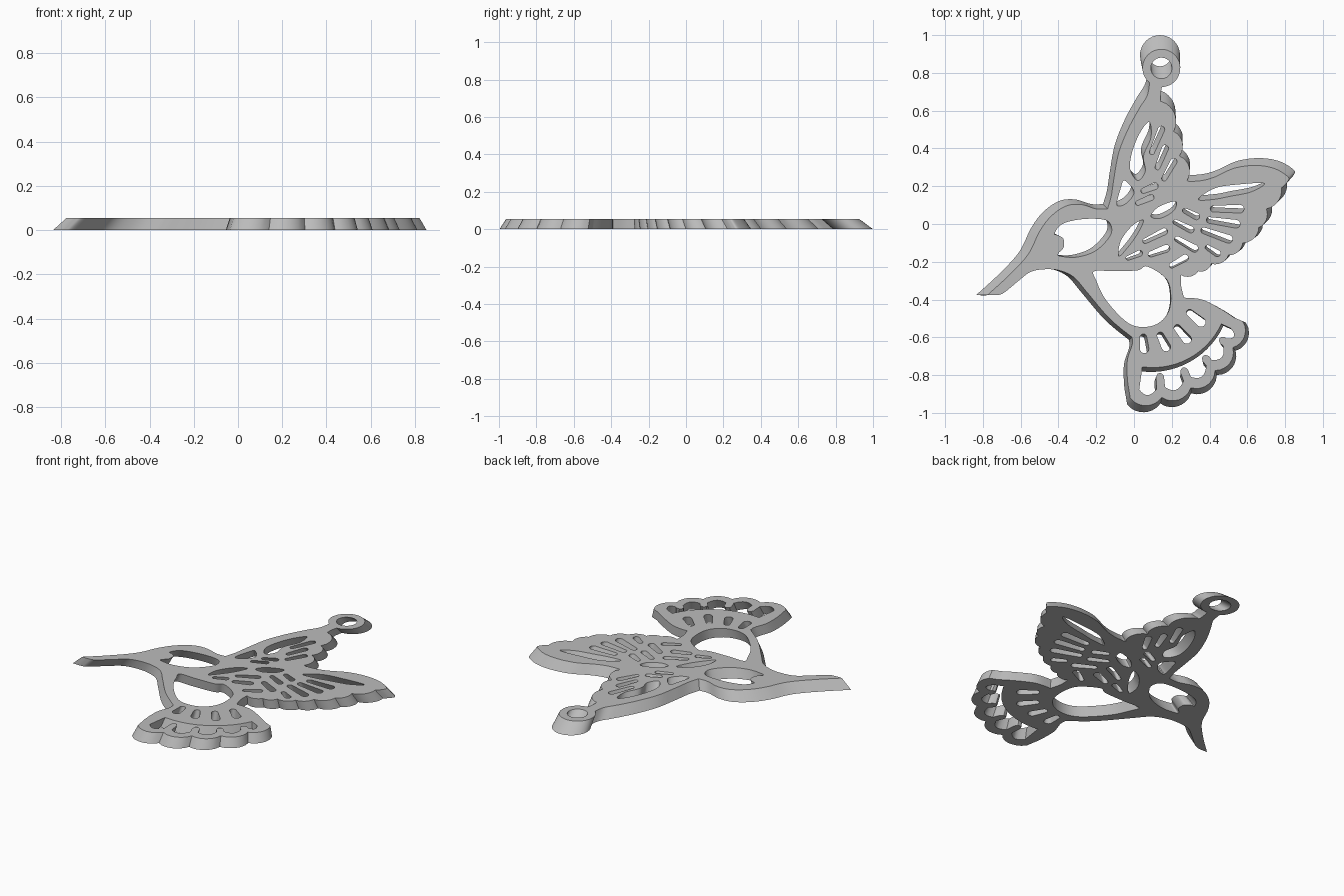
import bpy
import bmesh
from math import sin, cos, pi, radians
from mathutils import Vector

default_cube = bpy.data.objects.get("Cube")
if default_cube:
    bpy.data.objects.remove(default_cube)

THICKNESS = 0.055
TAPER = 0.945                      # size of the top face relative to the base
TAPER_CENTRE = Vector((0.27, -0.36))
TAIL_CENTRE = Vector((10, -36))    # outlines are drawn in hundredths of a unit


def smooth(points, closed=False, steps=6):
    """Catmull-Rom curve through the points."""
    pts = [Vector(p) for p in points]
    if closed:
        pts = [pts[-1]] + pts + pts[:2]
    else:
        pts = [pts[0]] + pts + [pts[-1]]
    result = []
    for a, b, c, d in zip(pts, pts[1:], pts[2:], pts[3:]):
        for i in range(steps):
            t = i / steps
            result.append(0.5 * (2 * b + (c - a) * t
                                 + (2 * a - 5 * b + 4 * c - d) * t ** 2
                                 + (3 * b - a - 3 * c + d) * t ** 3))
    if not closed:
        result.append(pts[-1])
    return result


def scallop(notches, bulge, steps=8):
    """Row of rounded feather tips between the notches."""
    notches = [Vector(n) for n in notches]
    result = []
    for a, b in zip(notches, notches[1:]):
        edge = b - a
        outward = Vector((-edge.y, edge.x)) * bulge
        for i in range(steps):
            t = i / steps
            result.append(a + edge * t + outward * sin(pi * t) ** 0.7)
    return result + [notches[-1]]


def polar(centre, radius, degrees):
    angle = radians(degrees)
    return Vector(centre) + radius * Vector((cos(angle), sin(angle)))


def arc(centre, radius, start, end, steps):
    return [polar(centre, radius, start + (end - start) * i / steps)
            for i in range(steps + 1)]


def slot(start, end, radius, narrow=0.75):
    """Rounded feather slot, a little narrower at its start."""
    a, b = Vector(start), Vector(end)
    heading = (b - a).to_2d()
    degrees = heading.angle_signed(Vector((1, 0))) * 180 / pi
    return (arc(b, radius, degrees - 90, degrees + 90, 8)
            + arc(a, radius * narrow, degrees + 90, degrees + 270, 8))


# Tail fan: scalloped rim and the ribbed opening behind it
LOBES = 5
FAN_START, FAN_END = -18, -102
lobe_angles = [FAN_START + (FAN_END - FAN_START) * i / LOBES
               for i in range(LOBES + 1)]


def rim_radius(degrees):
    return 50 + 7.5 * (degrees - FAN_START) / (FAN_END - FAN_START)


def tail_rim():
    return scallop([polar(TAIL_CENTRE, rim_radius(a), a)
                    for a in lobe_angles], 0.25)


def tail_opening():
    first, last = FAN_START - 7, FAN_END + 4
    points = arc(TAIL_CENTRE, 40, first, last, 14)
    for k in reversed(range(LOBES)):
        lo = last if k == LOBES - 1 else lobe_angles[k + 1] + 2.5
        hi = first if k == 0 else lobe_angles[k] - 2.5
        for i in range(9):
            t = i / 8
            a = lo + (hi - lo) * t
            points.append(polar(TAIL_CENTRE,
                                rim_radius(a) - 5 + 3 * sin(pi * t), a))
        if k:                      # rib with a round tip between two lobes
            for r, turn in ((45, -2.7), (43.4, -1.6), (43, 0),
                            (43.4, 1.6), (45, 2.7)):
                points.append(polar(TAIL_CENTRE, r, lobe_angles[k] + turn))
    return points


# Outer silhouette, clockwise from the beak tip
RING = (14.5, 82.5)
head_top = smooth([(-77.5, -37.5), (-66, -27), (-56, -16), (-50, -4),
                   (-44, 4), (-36, 9.5), (-28, 10.3), (-20, 8), (-14, 8)])
wing_front = smooth([(-14, 8), (-12, 15), (-10.5, 25), (-8, 38),
                     (-3, 50.5), (3, 61.5), (7, 68), (8.3, 74.6)])
hanging_ring = arc(RING, 10, 232, -88, 32)
ring_neck = smooth([(14.8, 72.5), (14, 68), (14, 65)])
upper_feathers = scallop([(14, 65), (21, 49), (24, 36), (28, 23)], 0.24)
wing_top = smooth([(29, 22.5), (36, 23), (43, 25), (53, 29.5), (64, 31),
                   (74, 29.5), (81.5, 25), (81, 22), (78, 19)])
lower_feathers = scallop([(78, 19), (70, 8), (66, -2), (57.5, -10),
                          (50, -16.5), (41, -21), (34, -25), (25, -27)], 0.2)
rump = smooth([(25, -27), (25, -33), (26.5, -39)])
tail_edge = smooth([(26.5, -39), (36, -40), (46, -45), (53, -49.5)])
tail_side = smooth([(-2.5, -89), (-3.5, -82), (-3.5, -72), (-1, -64),
                    (-1, -60)])
belly = smooth([(-1, -60), (-13, -50), (-25, -36), (-32, -28), (-40, -24.5),
                (-48, -24), (-55, -25.5), (-61, -30), (-69, -36.5),
                (-73, -37.6), (-77.5, -37.5)])
silhouette = (head_top + wing_front + hanging_ring + ring_neck
              + upper_feathers + wing_top + lower_feathers + rump
              + tail_edge + tail_rim() + tail_side + belly)

# Openings in the head (with the eye bump), body and wings
leaf_openings = {
    "eye": [(-42, -5), (-38, 0), (-28, 2.5), (-17, 2.5), (-12.5, 0),
            (-12.5, -6), (-20, -14), (-30, -17.5), (-39, -17),
            (-40, -15.5), (-37.3, -12.5), (-37.3, -8), (-40, -6)],
    "body": [(-21, -25), (-10, -25), (2, -24.5), (7, -22.5), (17, -29),
             (19.5, -38), (18, -47), (12, -53), (3, -54.5), (-5, -51),
             (-15, -40), (-20, -30)],
    "upper_wing_tip": [(8, 54), (3, 48), (-1, 38), (-2, 29), (2, 23),
                       (6, 28), (5, 36), (9, 46)],
    "upper_wing_root": [(-5, 23), (-7, 19), (-9, 10), (-4, 11), (0, 17)],
    "shoulder": [(-8, -17), (-7, -9), (-1, -1), (5, 2), (2, -5), (-3, -12)],
    "shoulder_back": [(9, 4), (13, 9), (22, 12), (21, 7), (14, 3)],
    "lower_wing_tip": [(34, 13), (43, 19), (56, 21), (69, 21.5), (62, 17),
                       (50, 14.5), (42, 13)],
}
upper_wing_slots = [((9.5, 38), (14.5, 50), 1.8), ((12.5, 30), (16.5, 40), 1.8),
                    ((16, 24), (21, 33), 1.8), ((2, 11), (9, 14), 1.6),
                    ((5, 17.5), (11, 20), 1.8)]
lower_wing_slots = [((42, 8), (56, 8), 2.2), ((40, 2), (54, 0), 2.2),
                    ((37, -3.5), (50, -8), 2.2), ((39, -12.5), (44, -15.5), 1.8),
                    ((27, 7), (33, 4), 1.8), ((22, 1), (30, -3), 1.8),
                    ((23, -8), (32, -13), 2), ((20, -22), (27, -18), 1.8),
                    ((9, -16), (17, -13), 2), ((6, -9), (16, -4), 1.8),
                    ((-3, -18), (3, -15.5), 1.6)]
tail_slots = [((5, -60), (5.5, -66), 2.4), ((14, -59), (17, -65), 2.4),
              ((23, -55), (28, -61), 2.4), ((29.5, -47), (35.5, -52), 2.4)]

loops = [silhouette, tail_opening(), arc(RING, 5.6, 0, 345, 23)]
loops += [smooth(points, closed=True) for points in leaf_openings.values()]
loops += [slot(*s) for s in upper_wing_slots + lower_wing_slots + tail_slots]

# Filled flat curve, extruded into a plate
curve = bpy.data.curves.new("bird_pendant", "CURVE")
curve.dimensions = "2D"
curve.fill_mode = "BOTH"
curve.extrude = THICKNESS / 2
for loop in loops:
    points = [p for i, p in enumerate(loop) if (p - loop[i - 1]).length > 0.05]
    spline = curve.splines.new("POLY")
    spline.points.add(len(points) - 1)
    for target, p in zip(spline.points, points):
        target.co = (p.x / 100, p.y / 100, 0, 1)
    spline.use_cyclic_u = True

pendant = bpy.data.objects.new("bird_pendant", curve)
bpy.context.collection.objects.link(pendant)
bpy.ops.object.select_all(action="DESELECT")
pendant.select_set(True)
bpy.context.view_layer.objects.active = pendant
bpy.ops.object.convert(target="MESH")
pendant = bpy.context.view_layer.objects.active

# Widen the base so the walls lean inward, and rest it on the ground
bm = bmesh.new()
bm.from_mesh(pendant.data)
bmesh.ops.remove_doubles(bm, verts=bm.verts, dist=0.00005)
for v in bm.verts:
    if v.co.z < 0:
        v.co.xy = (v.co.xy - TAPER_CENTRE) / TAPER + TAPER_CENTRE
    v.co.z += THICKNESS / 2
bmesh.ops.recalc_face_normals(bm, faces=bm.faces)
bm.to_mesh(pendant.data)
bm.free()
bpy.ops.object.shade_smooth_by_angle(angle=radians(35))

# Single plain grey
grey = bpy.data.materials.new("plain_grey")
grey.use_nodes = True
grey.diffuse_color = (0.5, 0.5, 0.5, 1)
grey.node_tree.nodes["Principled BSDF"].inputs["Base Color"].default_value = (0.5, 0.5, 0.5, 1)
pendant.data.materials.clear()
pendant.data.materials.append(grey)
